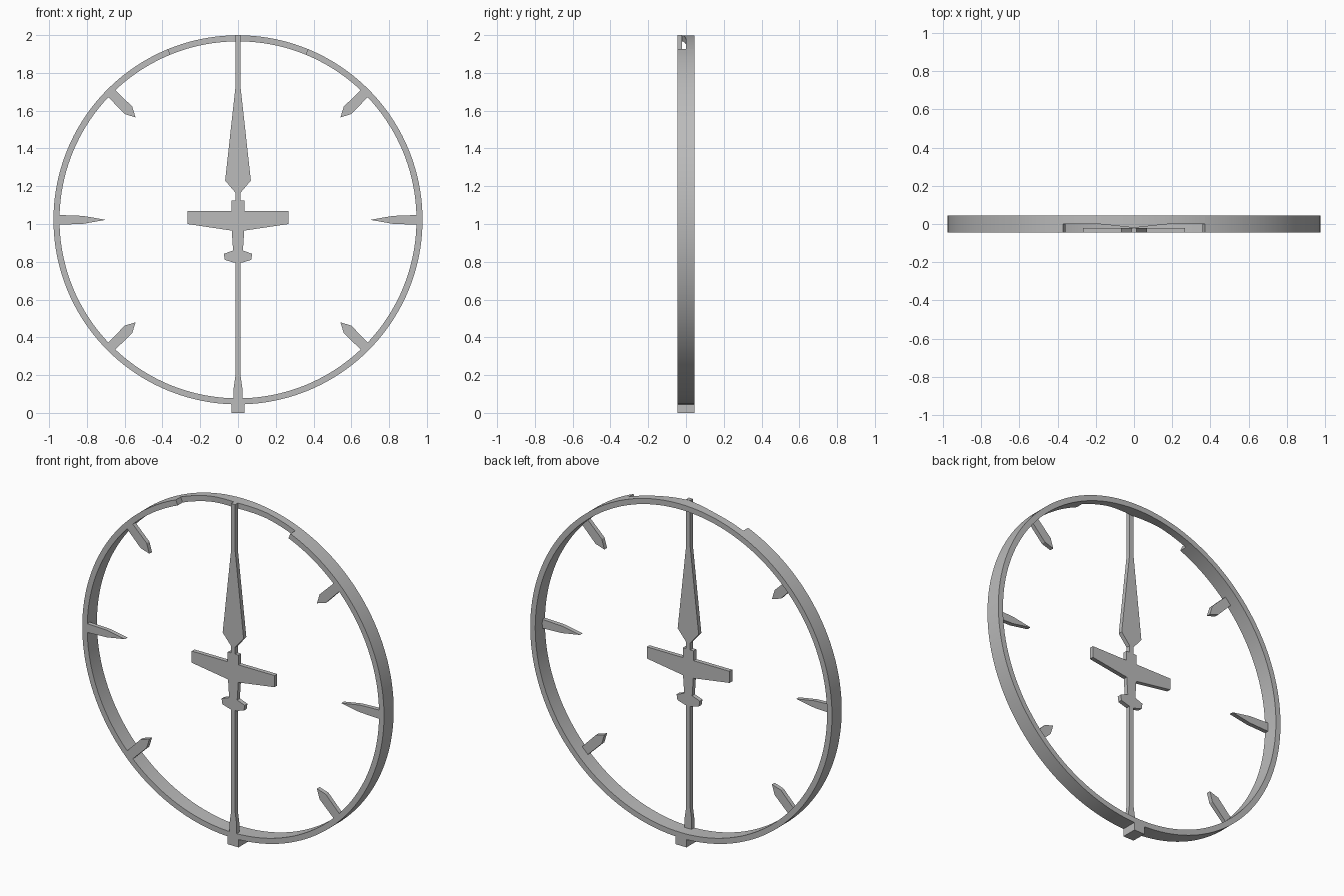
import bpy, bmesh, math

cube = bpy.data.objects.get("Cube")
if cube:
    bpy.data.objects.remove(cube)

grey = bpy.data.materials.new("plain grey")
grey.use_nodes = True
GREY = (0.5, 0.5, 0.5, 1)
grey.diffuse_color = GREY
grey.node_tree.nodes["Principled BSDF"].inputs["Base Color"].default_value = GREY

CENTRE, OUTER, INNER = 1.022, 0.977, 0.945
FRONT, BACK, INLAY = -0.045, 0.045, -0.02
GAP = math.radians(22.3)


def finish(name, bm, smooth=False):
    bmesh.ops.recalc_face_normals(bm, faces=bm.faces)
    mesh = bpy.data.meshes.new(name)
    bm.to_mesh(mesh)
    bm.free()
    mesh.materials.append(grey)
    obj = bpy.data.objects.new(name, mesh)
    bpy.context.collection.objects.link(obj)
    if smooth:
        bpy.ops.object.select_all(action="DESELECT")
        obj.select_set(True)
        bpy.context.view_layer.objects.active = obj
        bpy.ops.object.shade_smooth_by_angle(angle=math.radians(30))
    return obj


def plate(name, outline, y0=FRONT, y1=INLAY):
    """Extrude an (x, z) outline from y0 to y1."""
    bm = bmesh.new()
    face = bm.faces.new([bm.verts.new((x, y0, z)) for x, z in outline])
    new = bmesh.ops.extrude_face_region(bm, geom=[face])["geom"]
    verts = [v for v in new if isinstance(v, bmesh.types.BMVert)]
    bmesh.ops.translate(bm, verts=verts, vec=(0, y1 - y0, 0))
    return finish(name, bm)


def mirrored(half):
    return half + [(-x, z) for x, z in reversed(half)]


def arc(name, start, end, steps, front):
    """Rectangular band swept around the centre; angles run from the top."""
    bm = bmesh.new()
    rings = []
    for i in range(steps + 1):
        a = start + (end - start) * i / steps
        s, c = math.sin(a), math.cos(a)
        y = front(OUTER * s)
        section = [(INNER, y), (OUTER, y), (OUTER, BACK), (INNER, BACK)]
        rings.append([bm.verts.new((r * s, d, CENTRE + r * c)) for r, d in section])
    for a, b in zip(rings, rings[1:]):
        for k in range(4):
            n = (k + 1) % 4
            bm.faces.new((a[k], a[n], b[n], b[k]))
    bm.faces.new(rings[0])
    bm.faces.new(rings[-1])
    return finish(name, bm, True)


# Rim: full-depth band, with a thinner span at the top that swells to the needle
arc("rim", GAP, 2 * math.pi - GAP, 140, lambda x: FRONT)
arc("rim_top_span", -GAP, GAP, 20, lambda x: INLAY * max(0, 1 - abs(x) / 0.18))

# Needle above the aircraft
plate("upper_needle", mirrored([
    (0.013, 2.0), (0.013, 1.73), (0.068, 1.23), (0.013, 1.165), (0.013, 1.12)]))

# Aircraft silhouette
plate("aircraft", mirrored([
    (0.035, 1.125), (0.035, 1.068), (0.268, 1.068), (0.268, 1.0),
    (0.033, 0.965), (0.026, 0.86), (0.075, 0.842), (0.07, 0.81),
    (0.02, 0.795)]))

# Rod below the aircraft, flared at its foot
plate("lower_rod", mirrored([
    (0.013, 0.8), (0.013, 0.2), (0.023, 0.13), (0.023, 0.06)]))

# Foot block under the rim
plate("foot_block", mirrored([(0.035, 0.07), (0.035, 0.0)]), FRONT, BACK)

# Pointed pegs around the rim: (radius, half width) of root, shoulder and tip
long_peg = [(0.955, 0.026), (0.82, 0.021), (0.7, 0)]
short_peg = [(0.955, 0.026), (0.82, 0.028), (0.767, 0)]
for name, degrees, (root, shoulder, tip) in [
        ("left_peg", 0, long_peg), ("upper_left_peg", 45, short_peg),
        ("upper_right_peg", 135, short_peg), ("right_peg", 180, long_peg),
        ("lower_right_peg", 225, short_peg), ("lower_left_peg", 315, short_peg)]:
    c, s = math.cos(math.radians(degrees)), math.sin(math.radians(degrees))
    shape = [root, shoulder, tip] + [(r, -w) for r, w in (shoulder, root)]
    plate(name, [(r * c - w * s, CENTRE + r * s + w * c) for r, w in shape])
